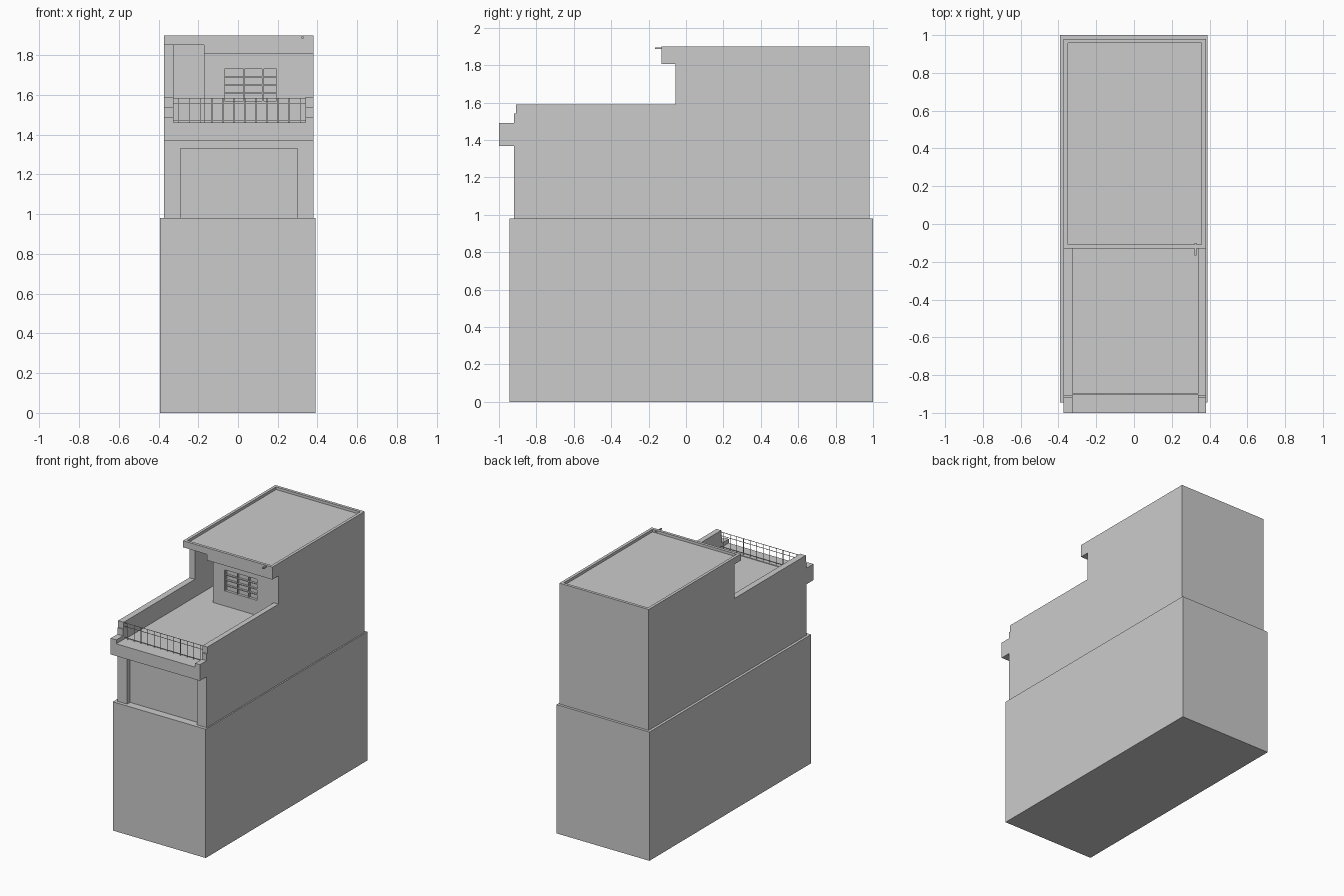
import bpy
import bmesh

cube = bpy.data.objects.get("Cube")
if cube:
    bpy.data.objects.remove(cube, do_unlink=True)

grey = bpy.data.materials.new("plain grey")
grey.use_nodes = True
colour = (0.6, 0.6, 0.6, 1)
grey.diffuse_color = colour
grey.node_tree.nodes["Principled BSDF"].inputs["Base Color"].default_value = colour


def finish(name, bm):
    bmesh.ops.recalc_face_normals(bm, faces=bm.faces[:])
    mesh = bpy.data.meshes.new(name)
    bm.to_mesh(mesh)
    bm.free()
    mesh.materials.append(grey)
    obj = bpy.data.objects.new(name, mesh)
    bpy.context.collection.objects.link(obj)
    return obj


def add_box(bm, x, y, z):
    made = bmesh.ops.create_cube(bm, size=1)["verts"]
    for v in made:
        v.co = [(lo + hi) / 2 + c * (hi - lo) for c, (lo, hi) in zip(v.co, (x, y, z))]


def boxes(name, *items):
    bm = bmesh.new()
    for item in items:
        add_box(bm, *item)
    return finish(name, bm)


def extrude_side(name, profile, x0, x1):
    """Extrude a (y, z) outline along x."""
    bm = bmesh.new()
    face = bm.faces.new([bm.verts.new((x0, y, z)) for y, z in profile])
    made = bmesh.ops.extrude_face_region(bm, geom=[face])["geom"]
    for v in made:
        if isinstance(v, bmesh.types.BMVert):
            v.co.x = x1
    return finish(name, bm)


# Key planes shared by the parts
LEFT, RIGHT = -0.372, 0.38
IN_L, IN_R = -0.325, 0.34
STAIR = -0.17
FRONT, BACK, TOWER = -0.92, 0.98, -0.055
BASE, FLOOR, EAVE, ROOF = 0.98, 1.46, 1.85, 1.9

# Ground storey
boxes("ground_storey", ((-0.392, 0.39), (-0.945, 1), (0, BASE)))

# Stepped side walls, from the terrace parapet up to the tower
outline = [(FRONT, BASE), (FRONT, 1.54), (-0.91, 1.54), (-0.91, 1.59),
           (TOWER, 1.59), (TOWER, EAVE), (BACK, EAVE), (BACK, BASE)]
extrude_side("right_hand_wall", outline, LEFT, IN_L)
extrude_side("left_hand_wall", outline, IN_R, RIGHT)

# Middle storey with a shallow recessed front panel
boxes("middle_storey", ((IN_L, IN_R), (-0.885, BACK), (BASE, 1.455)))
boxes("front_surround",
      ((IN_L, -0.29), (FRONT, -0.885), (BASE, FLOOR)),
      ((0.3, IN_R), (FRONT, -0.885), (BASE, FLOOR)),
      ((-0.29, 0.3), (FRONT, -0.885), (1.33, FLOOR)))

# Projecting cornice with raised ends
boxes("cornice", ((LEFT, RIGHT), (-1, FRONT), (1.367, FLOOR)),
      ((LEFT, IN_L), (-1, FRONT), (FLOOR, 1.49)),
      ((IN_R, RIGHT), (-1, FRONT), (FLOOR, 1.49)))

# Terrace railing
bars = []
Y_RAIL, T = -0.9, 0.0015
for z in (1.472, 1.555, 1.583):
    bars.append(((IN_L, IN_R), (Y_RAIL - T, Y_RAIL + T), (z - T, z + T)))
count = 12
for i in range(count):
    x = IN_L + (i + 0.5) * (IN_R - IN_L) / count
    bars.append(((x - T, x + T), (Y_RAIL - T, Y_RAIL + T), (1.455, 1.585)))
boxes("terrace_railing", *bars)

# Tower room, open beside the stair passage
tower = boxes("tower_room", ((STAIR, IN_R), (TOWER, BACK), (1.455, EAVE)))
boxes("passage_end", ((IN_L, STAIR), (0.5, BACK), (1.455, EAVE)))

# Window opening cut into the tower front
W0, W1, Z0, Z1 = -0.075, 0.2, 1.57, 1.73
cutter = boxes("window_cutter", ((W0, W1), (-0.2, TOWER + 0.02), (Z0, Z1)))
cutter.hide_render = True
cutter.hide_viewport = True
cutter.display_type = 'WIRE'
cut = tower.modifiers.new("window opening", 'BOOLEAN')
cut.operation = 'DIFFERENCE'
cut.solver = 'EXACT'
cut.object = cutter
bpy.context.view_layer.update()
solid = bpy.data.meshes.new_from_object(
    tower.evaluated_get(bpy.context.evaluated_depsgraph_get()))
tower.modifiers.clear()
tower.data = solid
bpy.data.objects.remove(cutter, do_unlink=True)

# Window bars
grid = []
depth = (TOWER + 0.004, TOWER + 0.02)
for x in (W0 + 0.003, 0.03, 0.125, W1 - 0.003):
    grid.append(((x - 0.003, x + 0.003), depth, (Z0, Z1)))
for i in range(1, 4):
    z = Z0 + i * (Z1 - Z0) / 4
    grid.append(((W0, W1), depth, (z - 0.003, z + 0.003)))
boxes("window_bars", *grid)

# Roof slab, rim and the deeper eave over the room
EDGE = -0.13
RIM = 0.022
boxes("roof_slab", ((LEFT, RIGHT), (EDGE, BACK), (EAVE, 1.88)))
boxes("roof_rim",
      ((LEFT, LEFT + RIM), (EDGE, BACK), (1.88, ROOF)),
      ((RIGHT - RIM, RIGHT), (EDGE, BACK), (1.88, ROOF)),
      ((LEFT + RIM, RIGHT - RIM), (EDGE, EDGE + RIM), (1.88, ROOF)),
      ((LEFT + RIM, RIGHT - RIM), (BACK - RIM, BACK), (1.88, ROOF)))
boxes("deep_eave", ((STAIR, RIGHT), (EDGE, TOWER), (1.805, EAVE)))

# Small rain spout through the rim
boxes("rain_spout", ((0.32, 0.33), (-0.167, -0.1), (1.885, 1.895)))
